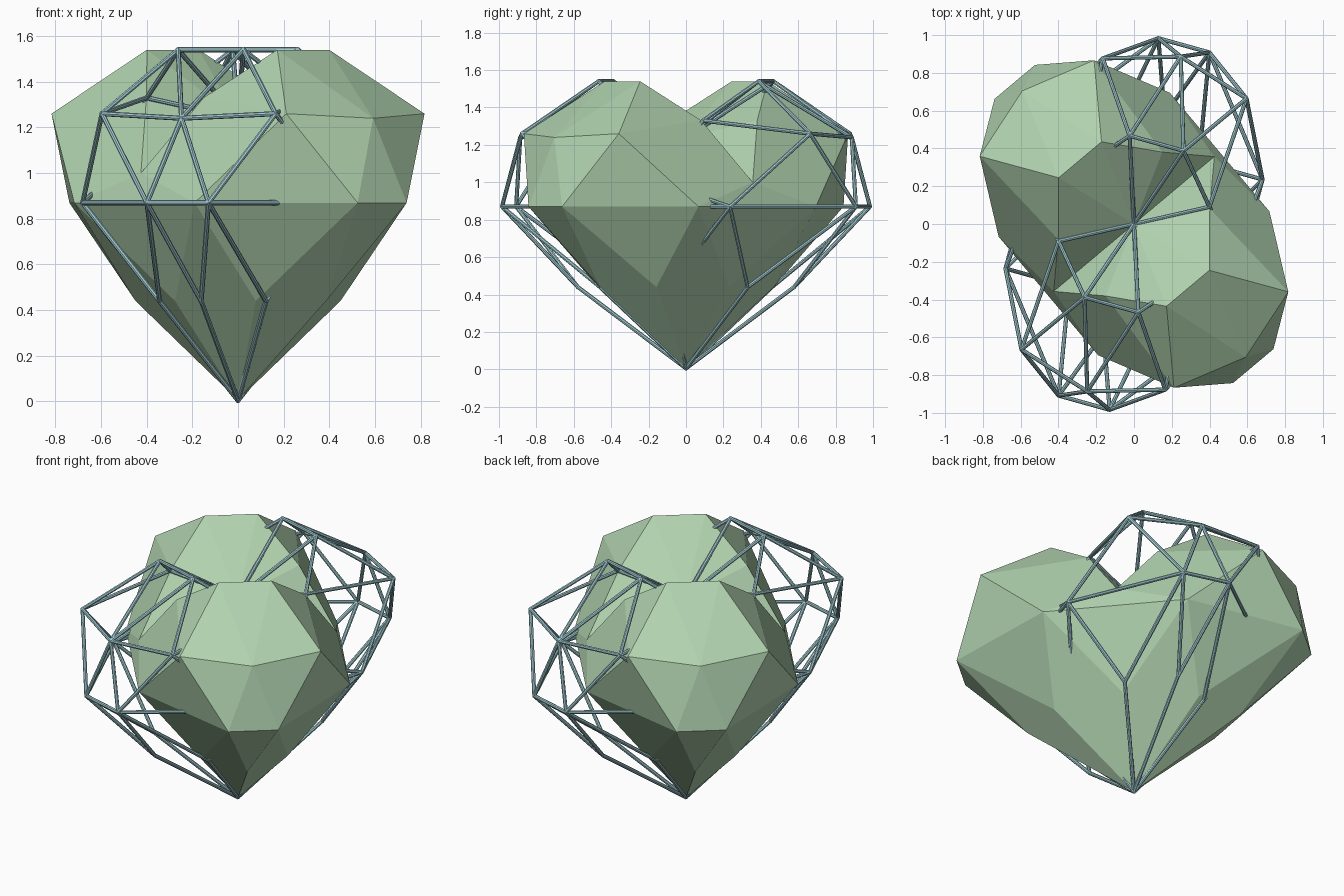
import bpy, bmesh, math
from mathutils import Vector, Matrix

if "Cube" in bpy.data.objects:
    bpy.data.objects.remove(bpy.data.objects["Cube"])


def material(name, color):
    m = bpy.data.materials.new(name)
    m.diffuse_color = (*color, 1)
    m.use_nodes = True
    m.node_tree.nodes["Principled BSDF"].inputs["Base Color"].default_value = m.diffuse_color
    return m


green = material("pale_green", (0.44, 0.65, 0.43))
teal = material("pale_teal", (0.36, 0.60, 0.64))

# Key points of one quarter of the faceted heart (along, across, height)
P = {
    'K': (0, 0, 0.005), 'C': (0, 0, 1.24),          # tip, cleft centre
    'T': (.444, .148, 1.54), 'V': (.195, .36, 1.33),  # crown, cleft rim
    'Q': (.80, .395, 1.26), 'F': (.92, 0, 1.24),     # upper ring
    'O': (.982, .14, .87), 'R': (.41, .592, .87),    # widest ring
    'S': (-.41, .592, .87), 'W': (0, .555, 1.0),     # waist
    'L': (.41, .242, .44), 'E': (.60, 0, .44), 'M': (0, .36, .44),
}
# Lower case letters are mirrored across the heart
FACES = ("TtC TCV CVW TVQ TQF TFt VQRW QOR QFO FOo RSW "
         "ROL OoE OEKL LKMR MRS").split()


def point(key, su, sv):
    u, v, z = P[key.upper()]
    if key.islower():
        v = -v
    return (round(u * su, 4) + 0.0, round(v * sv, 4) + 0.0, z)


def heart_mesh(angle):
    """Mirror the quarter four ways into one closed faceted heart."""
    bm = bmesh.new()
    verts, done = {}, set()
    for su in (1, -1):
        for sv in (1, -1):
            for f in FACES:
                pts = [point(k, su, sv) for k in f]
                if frozenset(pts) in done:
                    continue
                done.add(frozenset(pts))
                for p in pts:
                    if p not in verts:
                        verts[p] = bm.verts.new(p)
                bm.faces.new([verts[p] for p in pts])
    bmesh.ops.recalc_face_normals(bm, faces=bm.faces[:])
    bm.transform(Matrix.Rotation(math.radians(angle), 4, 'Z'))
    return bm


def add_object(name, bm, mat):
    me = bpy.data.meshes.new(name)
    bm.to_mesh(me)
    bm.free()
    me.materials.append(mat)
    ob = bpy.data.objects.new(name, me)
    bpy.context.collection.objects.link(ob)
    return ob


# Solid faceted heart
add_object("solid_heart", heart_mesh(-50), green)

# Open strut heart, turned so its lobes cross the solid one
cage = heart_mesh(-105.6)
struts = bmesh.new()
for e in cage.edges:
    a, b = e.verts[0].co, e.verts[1].co
    d = b - a
    rot = d.to_track_quat('Z', 'Y').to_matrix().to_4x4()
    bmesh.ops.create_cone(struts, cap_ends=True, segments=8, radius1=.011,
                          radius2=.011, depth=d.length + .008,
                          matrix=Matrix.Translation((a + b) / 2) @ rot)
cage.free()
add_object("strut_heart", struts, teal)
